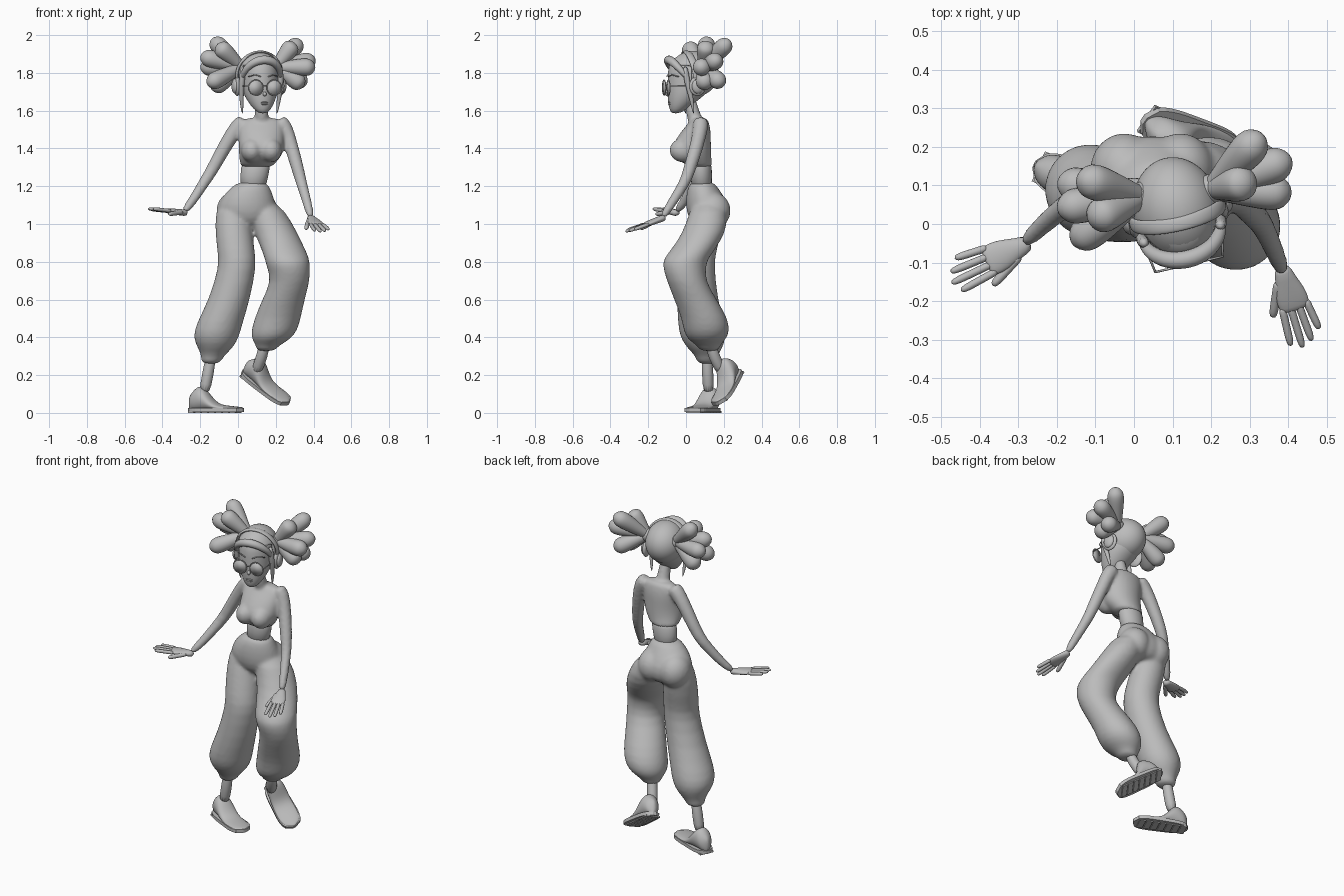
import bpy, bmesh, math
from mathutils import Vector, Matrix

default_cube = bpy.data.objects.get("Cube")
if default_cube:
    bpy.data.objects.remove(default_cube)

GREY = (0.5, 0.5, 0.5, 1)
clay = bpy.data.materials.new("clay_grey")
clay.use_nodes = True
clay.diffuse_color = GREY
clay.node_tree.nodes["Principled BSDF"].inputs["Base Color"].default_value = GREY


def loft(bm, rings, sides=16):
    """Skin a closed shell over rings given as (centre, half axis, half axis)."""
    loops = []
    for centre, u, v in rings:
        angles = [math.tau * i / sides for i in range(sides)]
        loops.append([bm.verts.new(centre + u * math.cos(a) + v * math.sin(a)) for a in angles])
    for low, high in zip(loops, loops[1:]):
        for i in range(sides):
            j = (i + 1) % sides
            bm.faces.new((low[i], low[j], high[j], high[i]))
    bm.faces.new(loops[0][::-1])
    bm.faces.new(loops[-1])


def stack(bm, rows):
    """Level rings: x, y, z, half width and, unless round, half depth."""
    loft(bm, [(Vector(row[:3]), Vector((row[3], 0, 0)), Vector((0, row[-1], 0))) for row in rows], 20)


def tube(bm, points, radius, sides=12):
    """Round rings across a path; radius is a function of the ring's share of the path."""
    points = [Vector(p) for p in points]
    last = len(points) - 1
    rings = []
    for i, p in enumerate(points):
        along = points[min(i + 1, last)] - points[max(i - 1, 0)]
        turn = along.to_track_quat('Z', 'Y').to_matrix() * radius(i / last)
        rings.append((p, turn.col[0].copy(), turn.col[1].copy()))
    loft(bm, rings, sides)


def taper(start, end):
    return lambda t: start + (end - start) * t


def lobe_points(root, tip, count):
    return [Vector(root).lerp(Vector(tip), i / count) for i in range(count + 1)]


def ball(bm, centre, size):
    m = Matrix.Translation(centre) @ Matrix.Diagonal((*size, 1))
    bmesh.ops.create_uvsphere(bm, u_segments=24, v_segments=16, radius=1, matrix=m)


def finish(name, bm, place=None, rounded=True, fuse=0, smooth=True):
    if place:
        bm.transform(place)
    bmesh.ops.recalc_face_normals(bm, faces=bm.faces)
    for f in bm.faces:
        f.smooth = smooth
    mesh = bpy.data.meshes.new(name)
    bm.to_mesh(mesh)
    bm.free()
    mesh.materials.append(clay)
    ob = bpy.data.objects.new(name, mesh)
    bpy.context.collection.objects.link(ob)
    if rounded:
        subdivide = ob.modifiers.new("round", 'SUBSURF')
        subdivide.levels = subdivide.render_levels = 1
    if fuse:
        remesh = ob.modifiers.new("fuse", 'REMESH')
        remesh.mode, remesh.voxel_size, remesh.use_smooth_shade = 'VOXEL', fuse, True
        soften = ob.modifiers.new("soften", 'SMOOTH')
        soften.factor, soften.iterations = 0.5, 8
    return ob


def frame(origin, forward, up):
    """Matrix with x forward and z up as near as possible."""
    x = Vector(forward).normalized()
    y = Vector(up).cross(x).normalized()
    m = Matrix((x, y, x.cross(y))).transposed().to_4x4()
    return Matrix.Translation(origin) @ m


# Trousers: pelvis and both gathered legs fused into one surface
bm = bmesh.new()
stack(bm, [(.08, .085, 1.23, .075, .063), (.06, .09, 1.18, .117, .087), (.045, .115, 1.1, .16, .12),
           (.05, .12, 1.03, .157, .11), (.05, .12, .98, .1, .07)])
stack(bm, [(-.03, .12, 1.13, .08), (-.027, .1, 1, .1), (-.01, .06, .85, .1), (0, .05, .78, .1),
           (-.045, .06, .6, .11), (-.1, .08, .47, .124), (-.117, .09, .4, .124), (-.12, .1, .34, .093),
           (-.135, .11, .3, .056), (-.147, .11, .255, .056)])
stack(bm, [(.12, .12, 1.13, .09), (.18, .115, 1, .113), (.225, .065, .9, .116), (.26, 0, .82, .12),
           (.265, -.01, .78, .117), (.28, 0, .7, .103), (.24, .05, .6, .114), (.21, .1, .5, .124),
           (.19, .11, .43, .124), (.173, .11, .385, .1), (.155, .12, .355, .057), (.145, .125, .325, .055)])
for x in (-.025, .12):
    ball(bm, (x, .14, 1.07), (.09, .097, .1))
finish("trousers", bm, fuse=.01)

# Bare waist
bm = bmesh.new()
stack(bm, [(.08, .085, 1.18, .07, .056), (.085, .08, 1.25, .073, .057), (.1, .08, 1.35, .085, .06)])
finish("waist", bm)

# Upper body: cropped top, neck and arms fused together
bm = bmesh.new()
stack(bm, [(.1, .075, 1.3, .086, .064), (.1, .068, 1.315, .09, .072), (.114, .045, 1.345, .108, .09),
           (.124, .03, 1.39, .122, .104), (.124, .033, 1.43, .122, .1), (.125, .053, 1.49, .122, .08),
           (.125, .07, 1.54, .118, .052), (.125, .07, 1.565, .08, .04)])
for x in (.073, .175):
    ball(bm, (x, -.015, 1.39), (.058, .073, .064))
tube(bm, [(.125, .06, 1.53), (.125, .035, 1.58), (.123, .015, 1.7)], taper(.045, .03))
tube(bm, [(.04, .075, 1.55), (0, .08, 1.52), (-.06, .08, 1.43), (-.14, .075, 1.28), (-.18, .045, 1.22),
          (-.235, 0, 1.13), (-.29, -.055, 1.058)], taper(.048, .022))
tube(bm, [(.21, .075, 1.55), (.25, .08, 1.52), (.28, .06, 1.42), (.32, .015, 1.28), (.335, -.005, 1.22),
          (.365, -.07, 1.12), (.388, -.13, 1.025)], taper(.048, .022))
finish("top_and_arms", bm, fuse=.009)


# Hands with four fingers and a thumb
def blunt(size):
    return lambda t: size * (.7 if t == 1 else 1)


def hand(name, wrist, forward, thumb):
    bm = bmesh.new()
    palm = [(-.02, .021, .019), (.02, .027, .017), (.06, .042, .016), (.1, .042, .013), (.11, .036, .009)]
    loft(bm, [(Vector((x, 0, 0)), Vector((0, wide, 0)), Vector((0, 0, thick))) for x, wide, thick in palm])
    for i, reach in enumerate((.2, .215, .205, .18)):
        y = thumb * (.032 - .0215 * i)
        tube(bm, lobe_points((.09, y, 0), (reach, y * 1.3, 0), 5), blunt(.011), 8)
    tube(bm, lobe_points((.02, thumb * .02, 0), (.117, thumb * .063, -.02), 5), blunt(.013), 8)
    finish(name, bm, frame(wrist, forward, (0, 0, 1)))


hand("right_hand", (-.285, -.055, 1.06), (-.9, -.4, .1), 1)
hand("left_hand", (.387, -.125, 1.03), (.3, -.9, -.33), -1)


# Slip-on shoes with a ridged sole
def foot_width(t):
    return (.045 + .013 * t) * math.sqrt(1 - (2 * t - 1) ** 4) + .01


def shoe(side, heel, forward, up):
    place = frame(heel, forward, up)
    length, steps = .315, [i / 16 for i in range(17)]
    bm = bmesh.new()
    rings = []
    for t in steps:
        instep = .06 - .03 * t + .09 * math.exp(-((t - .22) / .2) ** 2)
        rings.append((Vector((length * t, 0, instep / 2 + .005)), Vector((0, foot_width(t) - .003, 0)),
                      Vector((0, 0, instep / 2 - .005))))
    loft(bm, rings)
    finish(side + "_shoe", bm, place)
    bm = bmesh.new()
    edge = [(length * t, foot_width(t)) for t in steps]
    edge += [(x, -w) for x, w in reversed(edge)]
    base = bm.faces.new([bm.verts.new((x, y, .006)) for x, y in edge])
    top = bmesh.ops.extrude_face_region(bm, geom=[base])["geom"]
    bmesh.ops.translate(bm, vec=(0, 0, .02), verts=[v for v in top if isinstance(v, bmesh.types.BMVert)])
    for i in range(7):
        m = Matrix.Translation((.03 + .04 * i, 0, .005)) @ Matrix.Diagonal((.034, .085, .01, 1))
        bmesh.ops.create_cube(bm, size=1, matrix=m)
    finish(side + "_sole", bm, place, rounded=False, smooth=False)


shoe("right", (-.26, .155, 0), (.9, -.4, 0), (0, 0, 1))
shoe("left", (.02, .28, .21), (.7, -.3, -.5), (.3, -.5, .8))
for side, path in (("right", [(-.14, .11, .32), (-.16, .115, .2), (-.18, .12, .1)]),
                   ("left", [(.15, .12, .4), (.128, .145, .3), (.09, .2, .2)])):
    bm = bmesh.new()
    tube(bm, path, taper(.03, .032))
    finish(side + "_shin", bm)

# Head parts share one frame, turned a little to the left
H = Matrix.Translation((.112, .03, 0)) @ Matrix.Rotation(math.radians(13), 4, 'Z')

bm = bmesh.new()
stack(bm, [(0, -.088, 1.585, .02), (0, -.075, 1.607, .046), (0, -.05, 1.65, .074, .078),
           (0, -.02, 1.7, .094, .11), (0, 0, 1.75, .1, .13), (0, 0, 1.81, .104, .13),
           (0, 0, 1.86, .09, .117), (0, 0, 1.9, .055, .07)])
ball(bm, (0, -.13, 1.688), (.01, .014, .012))
for z in (1.635, 1.644):
    ball(bm, (0, -.12, z), (.02, .009, .005))
finish("head", bm, H)

# Hair cap, open around the face
bm = bmesh.new()
ball(bm, (0, .01, 1.795), (.114, .137, .122))
face_side = [f for f in bm.faces if f.calc_center_median().y < -.035 and f.calc_center_median().z < 1.85]
bmesh.ops.delete(bm, geom=face_side, context='FACES')
cap = finish("hair_cap", bm, H)
cap.modifiers.new("thick", 'SOLIDIFY').thickness = .012

# Rolled hairline arching over the forehead, and side locks
bm = bmesh.new()
arch = [math.pi * i / 12 for i in range(13)]
tube(bm, [(.105 * math.cos(a), -.045 - .08 * math.sin(a), 1.77 + .1 * math.sin(a)) for a in arch],
     lambda t: .012 + .012 * math.sin(math.pi * t))
for s in (-1, 1):
    tube(bm, [(s * .1, -.06, 1.84), (s * .107, -.05, 1.75), (s * .103, -.025, 1.67), (s * .093, -.01, 1.58)],
         lambda t: .017 - .013 * t ** 3)
finish("hairline_and_locks", bm, H)

# Headphones: flat band and two cups
bm = bmesh.new()
band = []
for i in range(17):
    a = math.pi * (i / 16 * 1.2 - .1)
    out = Vector((math.cos(a), 0, math.sin(a)))
    centre = out * .122 + Vector((0, -.03 * max(0, math.sin(a)), 1.79))
    band.append((centre, out * .008, Vector((0, .02, 0))))
loft(bm, band, 12)
for s in (-1, 1):
    ball(bm, (s * .118, .005, 1.73), (.018, .046, .052))
    ball(bm, (s * .13, .005, 1.73), (.018, .034, .04))
finish("headphones", bm, H)

# Round glasses and brows
bm = bmesh.new()
wire = taper(.003, .003)
for s in (-1, 1):
    middle = Vector((s * .05, -.138, 1.722))
    turns = [math.tau * i / 24 for i in range(25)]
    tube(bm, [middle + Vector((math.cos(a), 0, math.sin(a))) * .04 for a in turns], wire, 8)
    m = Matrix.Translation(middle) @ Matrix.Rotation(math.pi / 2, 4, 'X')
    bmesh.ops.create_cone(bm, cap_ends=True, segments=24, radius1=.04, radius2=.04, depth=.004, matrix=m)
    tube(bm, [(s * .09, -.138, 1.73), (s * .1, -.08, 1.73), (s * .106, 0, 1.73)], wire, 8)
    tube(bm, [(s * .02, -.13, 1.78), (s * .05, -.12, 1.79), (s * .08, -.09, 1.78)], wire, 8)
tube(bm, [(-.012, -.138, 1.73), (.012, -.138, 1.73)], wire, 8)
finish("glasses_and_brows", bm, H, rounded=False)

# Hair bunches: fans of swelling lobes
right_tips = [(-.14, .12, 1.98), (-.11, .01, 1.95), (-.2, .04, 1.89), (-.2, .11, 1.83),
              (-.16, -.05, 1.74), (-.14, .08, 1.71)]
left_tips = [(.33, .23, 1.97), (.3, .11, 1.96), (.41, .17, 1.87), (.41, .08, 1.83),
             (.36, .19, 1.74), (.35, .1, 1.73)]
for side, root, tips in (("right", (.02, .07, 1.83), right_tips), ("left", (.2, .09, 1.83), left_tips)):
    bm = bmesh.new()
    for tip in tips:
        tube(bm, lobe_points(root, tip, 10), lambda t: (.026 + .033 * t) * math.sqrt(1.05 - t ** 7))
    ball(bm, root, (.04, .04, .04))
    finish(side + "_hair_bunch", bm)
